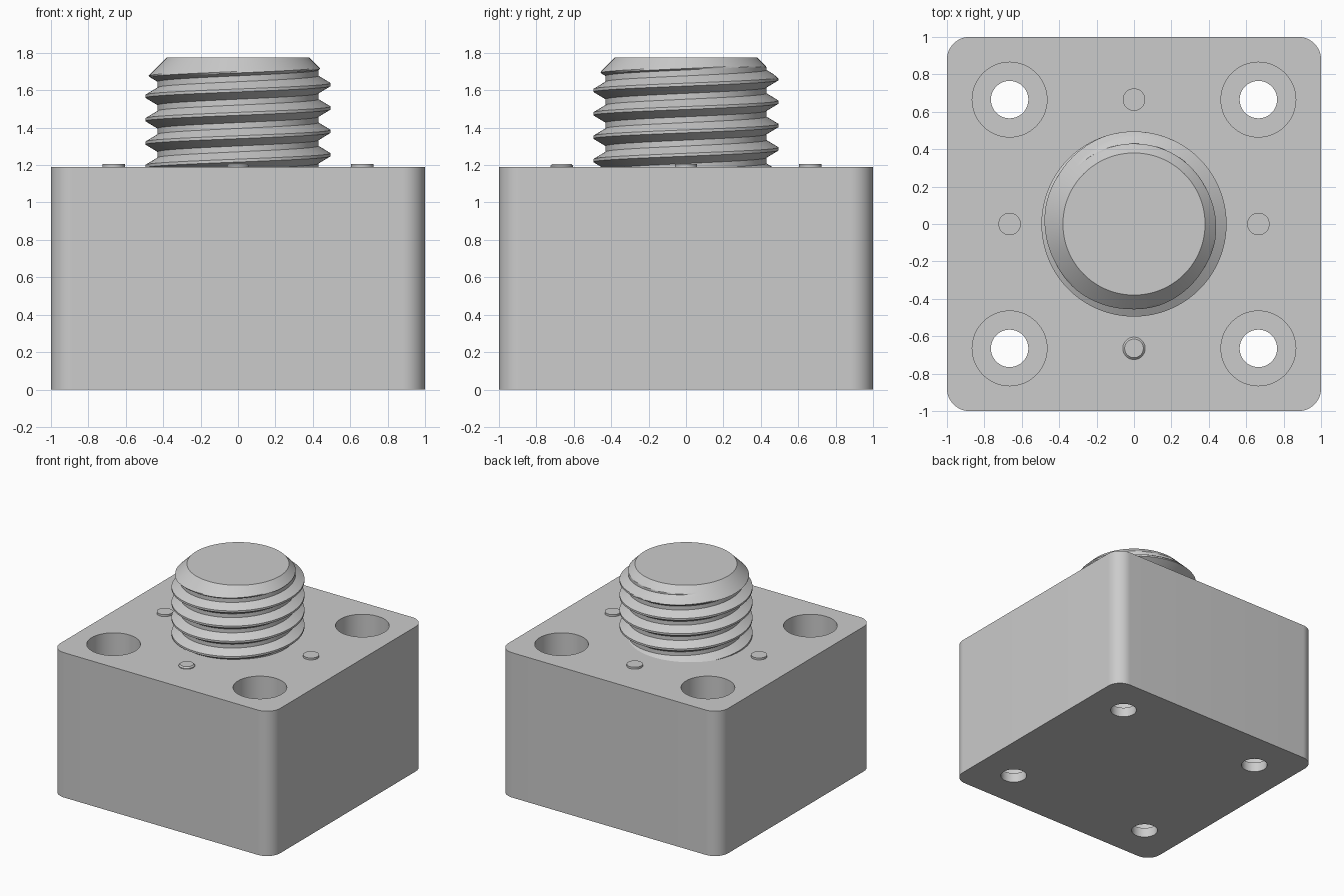
import bpy, bmesh, math

old = bpy.data.objects.get("Cube")
if old:
    bpy.data.objects.remove(old, do_unlink=True)

TOP = 1.19        # top face of the block
HOLE = 0.665      # hole and button spacing from the centre
TAU = 2 * math.pi

grey = bpy.data.materials.new("plain grey")
grey.use_nodes = True
grey.diffuse_color = (0.6, 0.6, 0.6, 1)
grey.node_tree.nodes["Principled BSDF"].inputs["Base Color"].default_value = (0.6, 0.6, 0.6, 1)


def make_object(name, bm):
    bmesh.ops.recalc_face_normals(bm, faces=bm.faces)
    mesh = bpy.data.meshes.new(name)
    bm.to_mesh(mesh)
    bm.free()
    mesh.materials.append(grey)
    obj = bpy.data.objects.new(name, mesh)
    bpy.context.collection.objects.link(obj)
    return obj


def activate(obj):
    bpy.ops.object.select_all(action='DESELECT')
    obj.select_set(True)
    bpy.context.view_layer.objects.active = obj


def smooth(obj, degrees):
    activate(obj)
    bpy.ops.object.shade_smooth_by_angle(angle=math.radians(degrees))


def turned(name, profile, x, y, sides=64):
    """Solid of revolution from (radius, height) pairs, capped at both ends."""
    bm = bmesh.new()
    rings = [[bm.verts.new((x + r * math.cos(TAU * i / sides),
                            y + r * math.sin(TAU * i / sides), z))
              for i in range(sides)] for r, z in profile]
    for a, b in zip(rings, rings[1:]):
        for i in range(sides):
            j = (i + 1) % sides
            bm.faces.new((a[i], a[j], b[j], b[i]))
    bm.faces.new(rings[0])
    bm.faces.new(rings[-1])
    return make_object(name, bm)


# Block with rounded vertical corners
bm = bmesh.new()
bmesh.ops.create_cube(bm, size=2)
for v in bm.verts:
    v.co.z = TOP if v.co.z > 0 else 0
uprights = [e for e in bm.edges if abs(e.verts[0].co.z - e.verts[1].co.z) > 0.5]
bmesh.ops.bevel(bm, geom=uprights, offset=0.12, segments=16, profile=0.5, affect='EDGES')
block = make_object("block", bm)

# Counterbored through holes in the four corners
stepped = [(0.1, -0.1), (0.1, 0.08), (0.2, 0.08), (0.2, TOP + 0.1)]
for sx in (-1, 1):
    for sy in (-1, 1):
        cutter = turned("hole_cutter", stepped, sx * HOLE, sy * HOLE)
        cutter.hide_render = True
        cut = block.modifiers.new("hole", 'BOOLEAN')
        cut.operation = 'DIFFERENCE'
        cut.solver = 'EXACT'
        cut.object = cutter
        activate(block)
        bpy.ops.object.modifier_apply(modifier=cut.name)
        bpy.data.objects.remove(cutter, do_unlink=True)
smooth(block, 30)

# Small raised buttons; the front one has a chamfered rim
for name, x, y, rim in (("left_button", HOLE, 0, 0.06), ("right_button", -HOLE, 0, 0.06),
                        ("back_button", 0, HOLE, 0.06), ("front_button", 0, -HOLE, 0.05)):
    profile = [(0.06, TOP - 0.02), (0.06, TOP + 0.006), (rim, TOP + 0.016)]
    if rim == 0.06:
        profile.pop(1)
    smooth(turned(name, profile, x, y), 30)

# Threaded post: right-hand helix trimmed by a chamfer cone at the top
PITCH, ROOT, CREST = 0.125, 0.43, 0.495
LOW, HIGH, TIP = TOP - 0.03, 1.775, 0.38
COLUMNS, TURNS, FINE = 128, 8, 5
tooth = [(0, CREST), (1 / 8, CREST), (7 / 16, ROOT), (11 / 16, ROOT), (1, CREST)]
steps = []
for (t0, r0), (t1, r1) in zip(tooth, tooth[1:]):
    steps += [(t0 + (t1 - t0) * k / FINE, r0 + (r1 - r0) * k / FINE) for k in range(FINE)]

bm = bmesh.new()
columns = []
for i in range(COLUMNS + 1):
    angle = TAU * i / COLUMNS
    start = 1.56 + PITCH * (i / COLUMNS - 0.5 - 5)
    column = []
    for turn in range(TURNS):
        for t, r in steps:
            z = min(max(start + PITCH * (turn + t), LOW), HIGH)
            r = ROOT if z == LOW else min(r, TIP + HIGH - z)
            column.append(bm.verts.new((r * math.cos(angle), r * math.sin(angle), z)))
    columns.append(column)
for a, b in zip(columns, columns[1:]):
    for k in range(len(a) - 1):
        bm.faces.new((a[k], b[k], b[k + 1], a[k + 1]))
bmesh.ops.remove_doubles(bm, verts=bm.verts, dist=0.0002)
bmesh.ops.holes_fill(bm, edges=[e for e in bm.edges if e.is_boundary], sides=0)
smooth(make_object("threaded_post", bm), 12)
